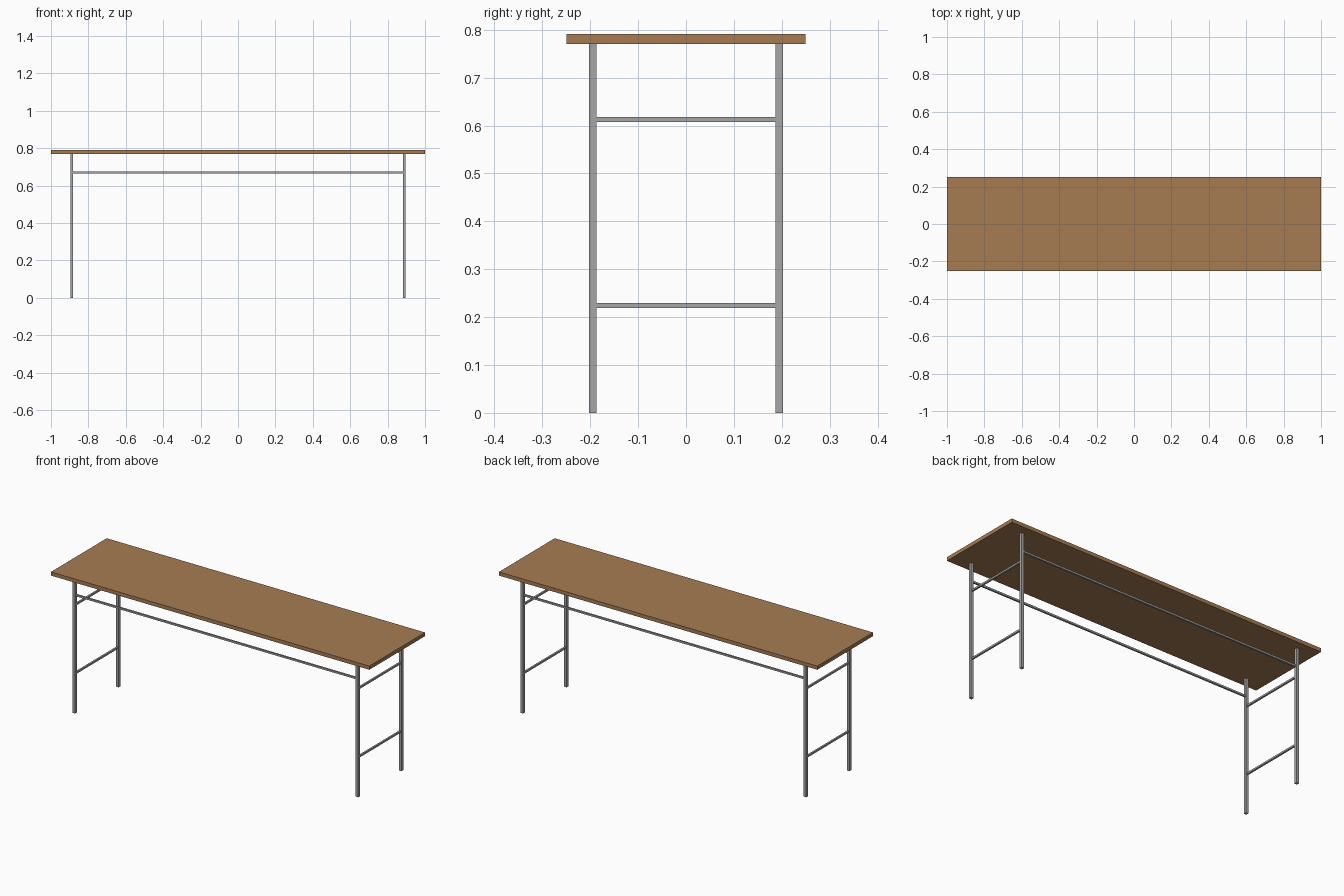
import bpy

cube = bpy.data.objects.get("Cube")
if cube:
    bpy.data.objects.remove(cube, do_unlink=True)


def make_material(name, rgb):
    mat = bpy.data.materials.new(name)
    mat.use_nodes = True
    color = (*rgb, 1)
    mat.diffuse_color = color
    mat.node_tree.nodes["Principled BSDF"].inputs["Base Color"].default_value = color
    return mat


wood = make_material("brown wood", (0.381, 0.202, 0.084))
steel = make_material("grey steel", (0.38, 0.38, 0.38))


def box(name, center, size, mat):
    bpy.ops.mesh.primitive_cube_add(size=1, location=center)
    obj = bpy.context.object
    obj.name = name
    obj.scale = size
    bpy.ops.object.transform_apply(location=False, rotation=False, scale=True)
    obj.data.materials.append(mat)
    return obj


UNDERSIDE, TOP = 0.77, 0.791
LEG, BAR = 0.0155, 0.01
LEG_X, LEG_Y = 0.889, 0.1945

# Table top
box("table_top", (0, 0, (UNDERSIDE + TOP) / 2), (2, 0.5, TOP - UNDERSIDE), wood)

# Four square legs
for sx, side in ((1, "left"), (-1, "right")):
    for sy, end in ((-1, "front"), (1, "back")):
        box(f"{end}_{side}_leg", (sx * LEG_X, sy * LEG_Y, UNDERSIDE / 2),
            (LEG, LEG, UNDERSIDE), steel)
    # Cross bars joining each pair of end legs
    for z, level in ((0.224, "lower"), (0.613, "upper")):
        box(f"{side}_{level}_cross_bar", (sx * LEG_X, 0, z),
            (BAR, 2 * LEG_Y - LEG, BAR), steel)

# Long rails between the two leg frames
for sy, end in ((-1, "front"), (1, "back")):
    box(f"{end}_long_rail", (0, sy * LEG_Y, 0.67),
        (2 * LEG_X - LEG, BAR, BAR), steel)
